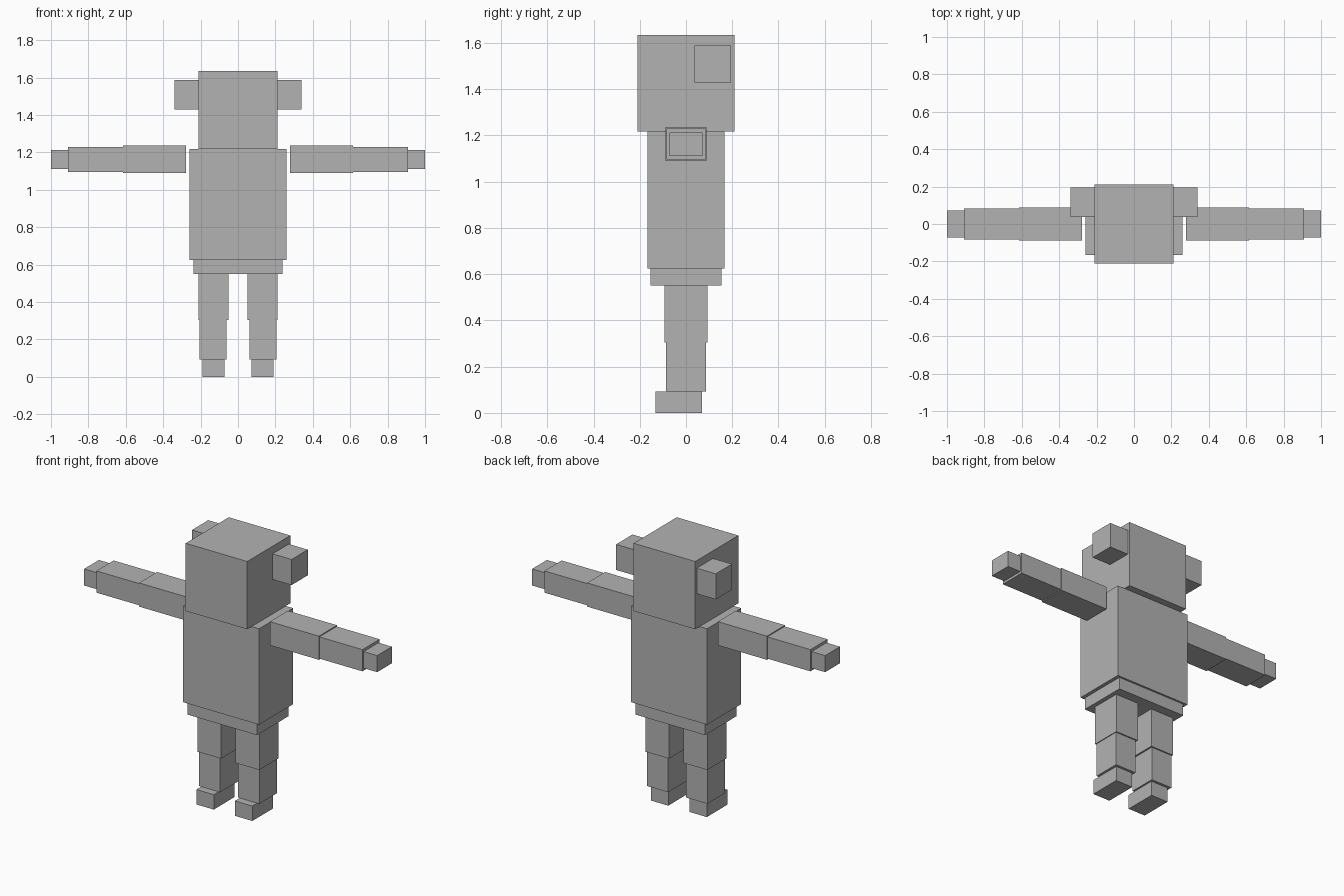
import bpy

if "Cube" in bpy.data.objects:
    bpy.data.objects.remove(bpy.data.objects["Cube"])

grey = bpy.data.materials.new("plain_grey")
grey.diffuse_color = (0.45, 0.45, 0.45, 1)
grey.use_nodes = True
grey.node_tree.nodes["Principled BSDF"].inputs["Base Color"].default_value = grey.diffuse_color


def box(name, x, y, z):
    """Box from (min, max) ranges on each axis."""
    bpy.ops.mesh.primitive_cube_add(
        size=1, location=[(a + b) / 2 for a, b in (x, y, z)])
    ob = bpy.context.object
    ob.name = name
    ob.scale = [b - a for a, b in (x, y, z)]
    bpy.ops.object.transform_apply(location=False, rotation=False, scale=True)
    ob.data.materials.append(grey)
    return ob


# Central body
box("head", (-0.21, 0.21), (-0.21, 0.21), (1.217, 1.635))
box("torso", (-0.26, 0.26), (-0.166, 0.166), (0.625, 1.217))
box("pelvis", (-0.238, 0.238), (-0.154, 0.154), (0.55, 0.625))

# Paired parts, given for the +x side and mirrored to the other
paired = {
    "ear": ((0.21, 0.34), (0.037, 0.195), (1.43, 1.588)),
    "upper_arm": ((0.279, 0.614), (-0.088, 0.088), (1.09, 1.236)),
    "forearm": ((0.614, 0.908), (-0.084, 0.084), (1.096, 1.23)),
    "hand": ((0.908, 1.0), (-0.072, 0.072), (1.111, 1.213)),
    "thigh": ((0.05, 0.211), (-0.094, 0.094), (0.305, 0.55)),
    "shin": ((0.061, 0.206), (-0.086, 0.086), (0.092, 0.305)),
    "foot": ((0.072, 0.191), (-0.133, 0.07), (0.0, 0.092)),
}
for part, (x, y, z) in paired.items():
    box("left_" + part, x, y, z)
    box("right_" + part, (-x[1], -x[0]), y, z)
